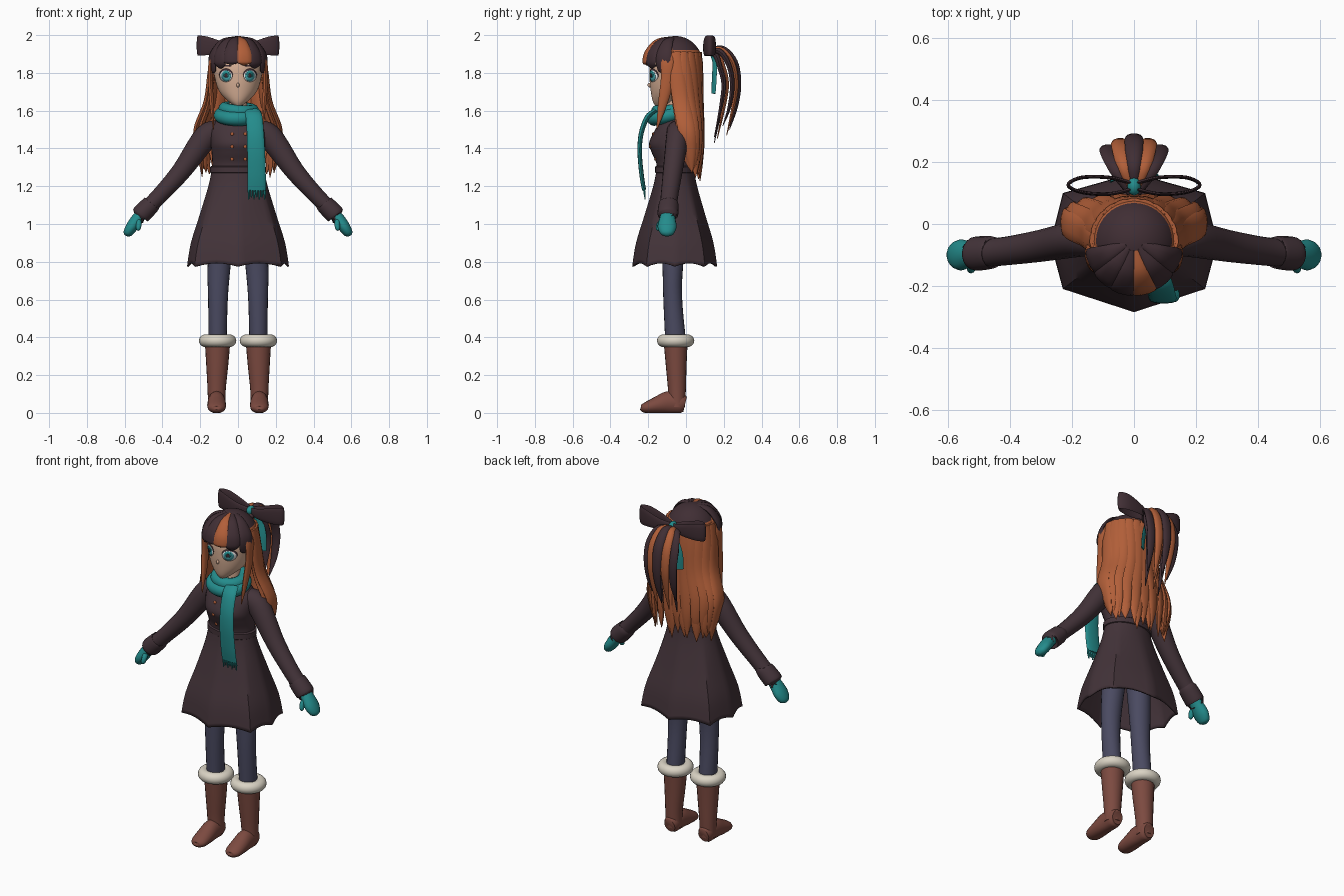
import bpy, bmesh, math
from mathutils import Vector

if "Cube" in bpy.data.objects:
    bpy.data.objects.remove(bpy.data.objects["Cube"])


def material(name, r, g, b):
    m = bpy.data.materials.new(name)
    m.diffuse_color = [((c / 255 + 0.055) / 1.055) ** 2.4 for c in (r, g, b)] + [1]
    m.use_nodes = True
    m.node_tree.nodes["Principled BSDF"].inputs["Base Color"].default_value = m.diffuse_color
    return m


COAT = material("plum coat", 67, 51, 57)
DARK = material("dark hair", 64, 46, 52)
ORANGE = material("orange hair", 178, 95, 57)
TEAL = material("teal knit", 36, 140, 140)
BOOT = material("brown leather", 124, 74, 64)
TIGHTS = material("slate tights", 74, 74, 97)
FUR = material("cream fur", 218, 211, 196)
SKIN = material("skin", 216, 176, 150)
IRIS = material("iris", 70, 165, 172)
WHITE = material("eye white", 232, 232, 230)


def make(name, verts, faces, mat, angle=50):
    me = bpy.data.meshes.new(name)
    me.from_pydata(verts, [], faces)
    bm = bmesh.new()
    bm.from_mesh(me)
    bmesh.ops.recalc_face_normals(bm, faces=bm.faces)
    bm.to_mesh(me)
    bm.free()
    me.materials.append(mat)
    ob = bpy.data.objects.new(name, me)
    bpy.context.collection.objects.link(ob)
    bpy.ops.object.select_all(action='DESELECT')
    bpy.context.view_layer.objects.active = ob
    ob.select_set(True)
    bpy.ops.object.shade_smooth_by_angle(angle=math.radians(angle))
    return ob


def smooth_rows(rows, k=5):
    """Catmull-Rom through rows of any width."""
    p = [rows[0]] + list(rows) + [rows[-1]]
    out = []
    for i in range(1, len(p) - 2):
        for j in range(k):
            t = j / k
            out.append([0.5 * (2 * b + (c - a) * t + (2 * a - 5 * b + 4 * c - d) * t * t
                        + (3 * b - a - 3 * c + d) * t ** 3)
                        for a, b, c, d in zip(p[i - 1], p[i], p[i + 1], p[i + 2])])
    return out + [list(rows[-1])]


def grid_faces(rows, n, caps=True):
    f = [(i * n + j, i * n + (j + 1) % n, (i + 1) * n + (j + 1) % n, (i + 1) * n + j)
         for i in range(rows - 1) for j in range(n)]
    return f + [tuple(range(n)), tuple(range((rows - 1) * n, rows * n))] if caps else f


def loft(name, rows, mat, n=32):
    """Horizontal ellipses: z, centre x, centre y, radius x, radius y."""
    verts = [(x + rx * math.cos(2 * math.pi * j / n), y + ry * math.sin(2 * math.pi * j / n), z)
             for z, x, y, rx, ry in rows for j in range(n)]
    return make(name, verts, grid_faces(len(rows), n), mat)


def sweep(name, rows, mat, wide, n=10, k=5):
    """Elliptic section along a path: x, y, z, half width along 'wide', half thickness."""
    rows = smooth_rows(rows, k)
    pts = [Vector(r[:3]) for r in rows]
    verts = []
    for i, r in enumerate(rows):
        t = (pts[min(i + 1, len(pts) - 1)] - pts[max(i - 1, 0)]).normalized()
        s = Vector(wide)
        s = (s - s.dot(t) * t).normalized()
        u = t.cross(s)
        for j in range(n):
            a = 2 * math.pi * j / n
            v = pts[i] + s * (math.cos(a) * max(r[3], .001)) + u * (math.sin(a) * max(r[4], .001))
            verts.append((v.x, v.y, max(v.z, 0)))
    return make(name, verts, grid_faces(len(rows), n), mat)


def front_y(rows, x, z):
    """Front surface of a lofted body."""
    for a, b in zip(rows, rows[1:]):
        lo, hi = (a, b) if a[0] < b[0] else (b, a)
        if lo[0] <= z <= hi[0]:
            t = (z - lo[0]) / (hi[0] - lo[0])
            _, _, cy, rx, ry = [p + (q - p) * t for p, q in zip(lo, hi)]
            return cy - ry * math.sqrt(max(0, 1 - (x / rx) ** 2))
    return 0


def blob(name, loc, scale, mat):
    bpy.ops.mesh.primitive_uv_sphere_add(segments=16, ring_count=10, location=loc)
    ob = bpy.context.object
    ob.name, ob.scale = name, scale
    ob.data.materials.append(mat)
    bpy.ops.object.shade_smooth()


def torus(name, loc, major, minor, mat, rot=(0, 0, 0), scale=(1, 1, 1)):
    bpy.ops.mesh.primitive_torus_add(location=loc, rotation=rot, major_radius=major, minor_radius=minor,
                                     major_segments=36, minor_segments=14)
    ob = bpy.context.object
    ob.name, ob.scale = name, scale
    ob.data.materials.append(mat)
    bpy.ops.object.shade_smooth()


# Coat body and belt
torso = smooth_rows([(1.25, 0, -.057, .138, .098), (1.32, 0, -.057, .136, .1), (1.38, 0, -.065, .14, .117),
                     (1.43, 0, -.073, .145, .122), (1.50, 0, -.06, .148, .103),
                     (1.55, 0, -.05, .115, .08), (1.60, 0, -.05, .06, .05)])
loft("coat_bodice", torso, COAT)
loft("belt", [(1.268, 0, -.057, .14, .1), (1.272, 0, -.057, .147, .106),
              (1.303, 0, -.057, .147, .106), (1.308, 0, -.057, .138, .1)], COAT)
for x in (-.031, .038):
    for z in (1.476, 1.41, 1.344):
        blob("button", (x, front_y(torso, x, z), z), (.009, .006, .009), ORANGE)

# Flared skirt: waist ellipse blending into a creased hem
corners = [(0, -.285), (.23, -.21), (.27, -.06), (.23, .1), (0, .165), (-.23, .1), (-.27, -.06), (-.23, -.21)]
hem = []
for i, a in enumerate(corners):
    b = corners[(i + 1) % 8]
    for j in range(6):
        t = j / 6
        hem.append((a[0] + (b[0] - a[0]) * t, a[1] + (b[1] - a[1]) * t, math.sin(math.pi * t)))
verts = []
profile = smooth_rows([(1.28, 0), (1.2, .13), (1.05, .48), (.9, .84), (.775, 1)], 4)
for z, f in profile:
    for x, y, s in hem:
        a = math.atan2((y + .06) / .23, x / .27)
        ex, ey = .14 * math.cos(a), -.057 + .1 * math.sin(a)
        verts.append((ex + (x - ex) * f, ey + (y - ey) * f, z + .018 * s * f ** 3))
skirt = make("coat_skirt", verts, grid_faces(len(profile), len(hem), False), COAT, 40)
skirt.modifiers.new("cloth", 'SOLIDIFY').thickness = .01

# Legs, boots, arms and mittens
for s in (-1, 1):
    x = .108 * s
    loft("leg", smooth_rows([(1.1, .075 * s, -.06, .07, .08), (.78, .1 * s, -.07, .061, .055),
                             (.6, .106 * s, -.07, .052, .05), (.38, x, -.055, .048, .055)]), TIGHTS, 20)
    loft("boot_shaft", smooth_rows([(.385, x, -.055, .068, .064), (.25, .11 * s, -.052, .058, .055),
                                    (.12, .113 * s, -.048, .048, .047), (.03, .113 * s, -.048, .046, .043)]), BOOT, 20)
    f = .113 * s
    sweep("boot_foot", [(f, -.005, .045, .035, .04), (f, -.03, .05, .044, .055), (f, -.09, .055, .047, .06),
                        (f, -.15, .042, .05, .046), (f, -.21, .028, .046, .03), (f, -.236, .026, .028, .018),
                        (f, -.24, .026, .01, .006)], BOOT, (1, 0, 0), 16)
    torus("boot_fur", (x, -.055, .382), .066, .033, FUR)
    side = (0, 1, 0)
    sweep("sleeve", [(.08 * s, -.045, 1.50, .055, .045), (.165 * s, -.045, 1.465, .06, .066),
                     (.30 * s, -.07, 1.28, .052, .052), (.42 * s, -.088, 1.145, .046, .044),
                     (.505 * s, -.095, 1.06, .046, .044)], COAT, side, 18)
    sweep("cuff", [(.455 * s, -.092, 1.11, .047, .044), (.462 * s, -.092, 1.102, .053, .05),
                   (.512 * s, -.096, 1.052, .055, .052), (.517 * s, -.096, 1.046, .045, .042)], COAT, side, 18)
    sweep("mitten", [(.50 * s, -.095, 1.065, .035, .03), (.53 * s, -.098, 1.03, .042, .033),
                     (.562 * s, -.1, .985, .05, .032), (.585 * s, -.1, .95, .036, .024),
                     (.592 * s, -.1, .937, .012, .008)], TEAL, side, 14)
    sweep("thumb", [(.53 * s, -.115, 1.03, .014, .014), (.525 * s, -.138, 1.0, .016, .015),
                    (.528 * s, -.147, .975, .013, .012), (.53 * s, -.149, .965, .004, .004)], TEAL, side)

# Head and neck
face = smooth_rows([(1.622, 0, -.14, .012, .02), (1.65, 0, -.118, .052, .058), (1.70, 0, -.088, .098, .098),
                    (1.77, 0, -.07, .122, .123), (1.85, 0, -.06, .128, .13), (1.95, 0, -.06, .08, .09)])
loft("head", face, SKIN, 48)
loft("neck", [(1.53, 0, -.055, .05, .048), (1.7, 0, -.06, .045, .045)], SKIN, 20)
blob("nose", (0, -.19, 1.735), (.008, .014, .012), SKIN)


def face_plate(name, cx, cz, rx, rz, off, mat):
    """Thin oval hugging the face."""
    pts = [(cx, cz)] + [(cx + rx * q * math.cos(j * math.pi / 10), cz + rz * q * math.sin(j * math.pi / 10))
                        for q in (.5, 1) for j in range(20)]
    faces = [(0, 1 + j, 1 + (j + 1) % 20) for j in range(20)]
    faces += [(1 + j, 21 + j, 21 + (j + 1) % 20, 1 + (j + 1) % 20) for j in range(20)]
    ob = make(name, [(x, front_y(face, x, z) - off, z) for x, z in pts], faces, mat)
    ob.modifiers.new("plate", 'SOLIDIFY').thickness = .002


for s in (-1, 1):
    face_plate("eyelash", .064 * s, 1.790, .036, .033, .002, DARK)
    face_plate("eye_white", .064 * s, 1.783, .033, .031, .004, WHITE)
    face_plate("iris", .063 * s, 1.784, .025, .029, .006, IRIS)
    face_plate("iris_rim", .063 * s, 1.792, .016, .017, .008, TEAL)
    face_plate("pupil", .063 * s, 1.786, .008, .011, .010, DARK)
    face_plate("eyebrow", .064 * s, 1.838, .03, .004, .002, DARK)

# Scalp: dark crown over an orange back, open at the face
bm = bmesh.new()
bmesh.ops.create_uvsphere(bm, u_segments=40, v_segments=28, radius=1)
for v in bm.verts:
    v.co = (v.co.x * .145, v.co.y * .145 - .055, v.co.z * .155 + 1.84)
gone = []
for f in bm.faces:
    c = f.calc_center_median()
    f.material_index = 0 if c.z > 1.915 else 1
    if (c.y < -.08 and c.z < 1.89) or c.z < 1.70:
        gone.append(f)
    f.smooth = True
bmesh.ops.delete(bm, geom=gone, context='FACES')
me = bpy.data.meshes.new("scalp")
bm.to_mesh(me)
bm.free()
me.materials.append(DARK)
me.materials.append(ORANGE)
bpy.context.collection.objects.link(bpy.data.objects.new("scalp", me))

# Fringe
for deg, tip, mat in ((-66, 1.80, DARK), (-40, 1.825, DARK), (-14, 1.845, DARK),
                      (13, 1.84, ORANGE), (38, 1.825, DARK), (66, 1.80, DARK)):
    b = math.radians(deg)
    sx, cy = math.sin(b), math.cos(b)
    sweep("fringe_lock", [(r * sx * .9, -.055 - r * cy, z, w, t) for r, z, w, t in
                          ((.03, 1.985, .012, .008), (.10, 1.965, .03, .014), (.15, 1.91, .043, .015),
                           (.166, 1.86, .042, .012), (.160, tip + .012, .03, .009), (.156, tip, .008, .004))],
          mat, (cy, sx, 0))

# Long locks framing the face
for s in (-1, 1):
    sweep("side_lock", [(.07 * s, -.09, 1.972, .02, .01), (.138 * s, -.095, 1.88, .036, .012),
                        (.146 * s, -.1, 1.76, .034, .012), (.138 * s, -.125, 1.63, .024, .012),
                        (.13 * s, -.155, 1.5, .002, .002)], ORANGE, (0, 1, 0))

# Back hair: two staggered layers of pointed locks (z, radius x, centre y, radius y, width)
spread = ((1.91, .13, -.055, .125, .03), (1.80, .148, -.05, .128, .042), (1.65, .168, -.03, .11, .045),
          (1.50, .222, .0, .083, .045), (1.38, .21, .02, .062, .032))
for layer, count, drop in ((0, 11, 0), (1, 8, .07)):
    for i in range(count):
        a = math.radians(-88 + 176 * i / (count - 1))
        sx, cy = math.sin(a), math.cos(a)
        k = 1 - .07 * layer
        rows = [(rx * k * sx, y + ry * k * cy, z - drop * (1.91 - z), w, .014) for z, rx, y, ry, w in spread]
        tip = 1.24 + .025 * (i % 2) - .02 * layer + .03 * abs(sx)
        rows.append((.19 * sx, .03 + .045 * cy, tip, .002, .002))
        sweep("back_lock", rows, ORANGE, (cy, -sx, 0))

# Ponytail
for x, reach, tip, mat in ((-.078, .245, 1.52, DARK), (-.042, .265, 1.47, ORANGE), (0, .28, 1.5, DARK),
                           (.042, .265, 1.47, ORANGE), (.078, .245, 1.52, DARK),
                           (-.05, .20, 1.43, DARK), (.0, .215, 1.45, ORANGE), (.05, .20, 1.46, DARK)):
    sweep("ponytail_lock", [(x * .15, .10, 1.90, .012, .012), (x * .7, .07 + reach * .42, 1.93 - (.28 - reach) * .4, .024, .016),
                            (x, reach - .02, 1.86 - (.28 - reach) * .4, .03, .014), (x * 1.05, reach, 1.74, .028, .013),
                            (x, reach - .015, 1.62, .02, .01), (x * .9, reach - .05, tip, .002, .002)],
          mat, (1, 0, 0))

# Hair bow, knot and ribbon ends
for s in (-1, 1):
    loop = ((0, .115, 1.925, .02), (.08, .097, 1.93, .034), (.17, .103, 1.943, .05), (.213, .126, 1.945, .052),
            (.17, .15, 1.943, .05), (.08, .15, 1.93, .034), (0, .13, 1.925, .02))
    sweep("bow_loop", [(s * x, y, z, w, .006) for x, y, z, w in loop], DARK, (0, 0, 1), 12)
    sweep("ribbon_end", [(0, .125, 1.92, .012, .005), (.035 * s, .15, 1.86, .018, .005),
                         (.055 * s, .15, 1.78, .024, .005), (.06 * s, .145, 1.69, .022, .004)], TEAL, (1, .6, 0))
blob("bow_knot", (0, .122, 1.927), (.022, .03, .026), TEAL)

# Scarf: two wraps, hanging end and tassels
torus("scarf_wrap", (0, -.088, 1.575), .086, .040, TEAL, (.22, 0, 0), (1.02, .95, .95))
torus("scarf_wrap_upper", (.004, -.078, 1.605), .074, .034, TEAL, (.12, .08, 0))
sweep("scarf_end", [(.075, -.165, 1.60, .04, .012), (.085, -.205, 1.565, .044, .014), (.092, -.237, 1.48, .045, .013),
                    (.096, -.245, 1.38, .047, .012), (.098, -.235, 1.26, .049, .012),
                    (.098, -.222, 1.18, .049, .011)], TEAL, (1, 0, 0), 14)
for i in range(7):
    x = .056 + .014 * i
    sweep("scarf_tassel", [(x, -.223, 1.19, .006, .006), (x + .002, -.219, 1.16, .006, .006),
                           (x, -.216, 1.13 + .012 * (i % 2), .003, .003)], TEAL, (1, 0, 0), 6, 3)
